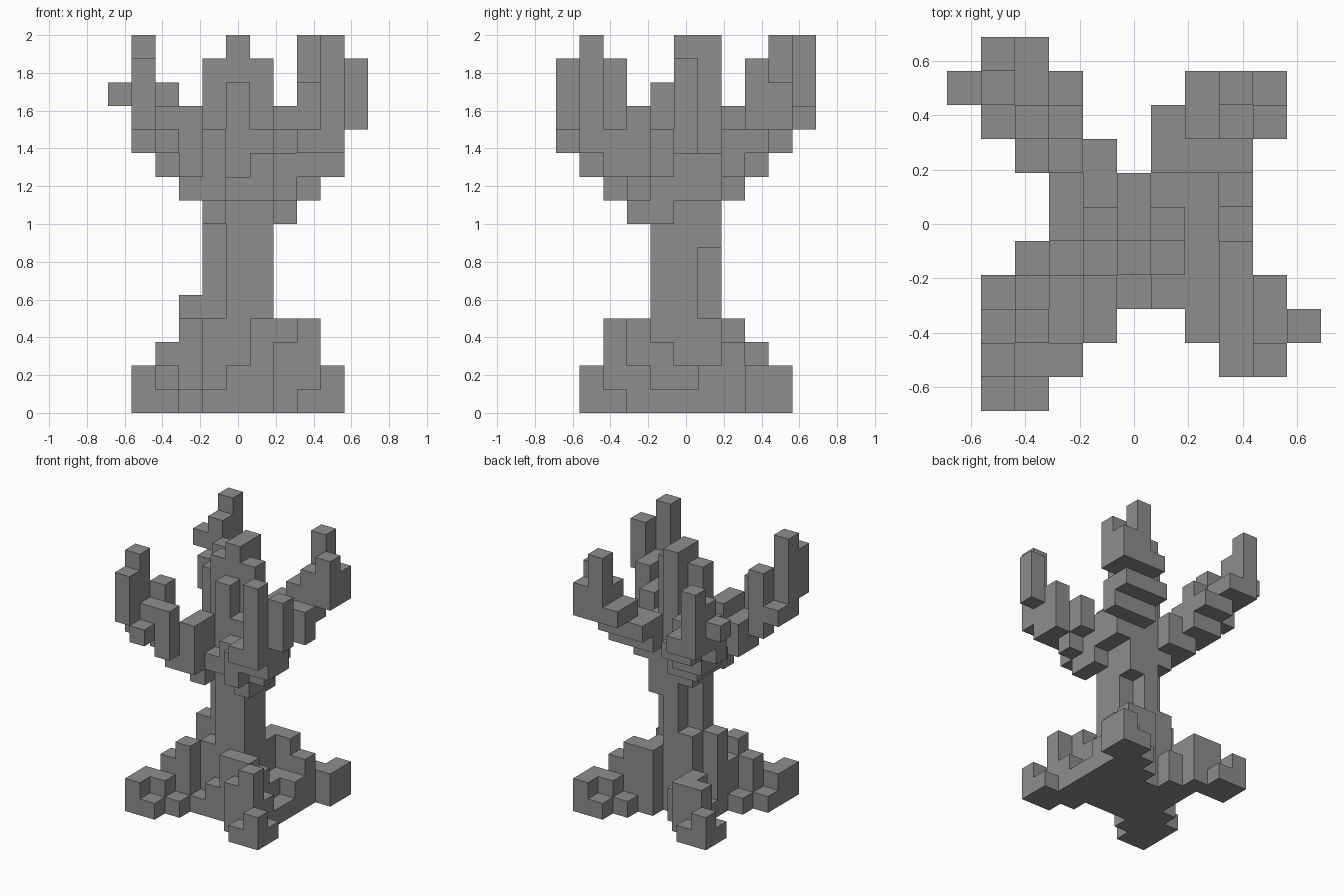
import bpy
import bmesh

UNIT = 0.125

if "Cube" in bpy.data.objects:
    bpy.data.objects.remove(bpy.data.objects["Cube"], do_unlink=True)

grey = bpy.data.materials.new("stone_grey")
grey.use_nodes = True
grey.diffuse_color = (0.27, 0.27, 0.27, 1)
grey.node_tree.nodes["Principled BSDF"].inputs["Base Color"].default_value = grey.diffuse_color

taken = set()


def span(value):
    low, high = value if isinstance(value, tuple) else (value, value)
    return range(low, high + 1)


def block(cells, x, y, z):
    """Fill an inclusive range of cells, skipping those of earlier parts."""
    for i in span(x):
        for j in span(y):
            for k in span(z):
                if (i, j, k) not in taken:
                    cells.add((i, j, k))


def build(name, cells):
    """Turn filled cells into one closed skin with merged flat faces."""
    taken.update(cells)
    bm = bmesh.new()
    corners = {}

    def vert(point):
        if point not in corners:
            i, j, k = point
            corners[point] = bm.verts.new(((i - 0.5) * UNIT, (j - 0.5) * UNIT, k * UNIT))
        return corners[point]

    for cell in cells:
        for axis in range(3):
            for side in (0, 1):
                beside = list(cell)
                beside[axis] += 2 * side - 1
                if tuple(beside) in cells:
                    continue
                loop = []
                for a, b in ((0, 0), (1, 0), (1, 1), (0, 1)):
                    p = list(cell)
                    p[axis] += side
                    p[(axis + 1) % 3] += a
                    p[(axis + 2) % 3] += b
                    loop.append(vert(tuple(p)))
                bm.faces.new(loop if side else loop[::-1])
    bmesh.ops.dissolve_limit(bm, angle_limit=0.01, verts=bm.verts[:], edges=bm.edges[:])
    mesh = bpy.data.meshes.new(name)
    bm.to_mesh(mesh)
    bm.free()
    mesh.materials.append(grey)
    bpy.context.collection.objects.link(bpy.data.objects.new(name, mesh))


# Trunk with notched corners and a central spire
trunk = set()
block(trunk, x=(-1, 1), y=(-1, 1), z=(0, 10))
notches = set()
block(notches, x=-1, y=-1, z=(4, 8))
block(notches, x=1, y=1, z=(4, 6))
block(notches, x=-1, y=1, z=(5, 7))
trunk -= notches
block(trunk, x=0, y=(0, 1), z=(11, 15))
block(trunk, x=(-1, 1), y=0, z=(11, 14))
block(trunk, x=0, y=-1, z=(11, 13))
block(trunk, x=1, y=-1, z=11)
block(trunk, x=-2, y=0, z=9)
block(trunk, x=(0, 1), y=-2, z=9)
block(trunk, x=1, y=-2, z=10)
build("trunk", trunk)

# Low mound around the foot of the trunk
mound = set()
block(mound, x=(-2, 2), y=(-2, 1), z=0)
block(mound, x=(0, 2), y=-2, z=1)
block(mound, x=3, y=(-1, 1), z=0)
block(mound, x=3, y=1, z=1)
block(mound, x=2, y=-1, z=(1, 2))
block(mound, x=2, y=(0, 1), z=1)
block(mound, x=-2, y=-1, z=(1, 2))
block(mound, x=-2, y=0, z=(1, 4))
build("mound", mound)

# Roots
root = set()
block(root, x=-4, y=(-4, -3), z=(0, 1))
block(root, x=-3, y=-4, z=0)
block(root, x=-3, y=-3, z=(0, 1))
block(root, x=-2, y=-3, z=0)
block(root, x=-4, y=-2, z=0)
block(root, x=-3, y=-1, z=0)
block(root, x=-3, y=-2, z=(0, 2))
block(root, x=-2, y=-2, z=(1, 3))
build("root_front_right", root)

root = set()
block(root, x=4, y=-4, z=(0, 1))
block(root, x=3, y=-4, z=0)
block(root, x=3, y=-3, z=(0, 3))
block(root, x=2, y=-3, z=(0, 2))
block(root, x=(1, 2), y=-2, z=(1, 3))
block(root, x=3, y=-2, z=(0, 1))
block(root, x=4, y=-3, z=0)
build("root_front_left", root)

root = set()
block(root, x=4, y=4, z=(0, 1))
block(root, x=3, y=4, z=0)
block(root, x=4, y=3, z=(0, 1))
block(root, x=3, y=3, z=(0, 1))
block(root, x=2, y=3, z=0)
block(root, x=3, y=2, z=(0, 2))
block(root, x=(1, 2), y=2, z=(0, 3))
build("root_back_left", root)

root = set()
block(root, x=-4, y=4, z=(0, 1))
block(root, x=-3, y=4, z=0)
block(root, x=-4, y=3, z=0)
block(root, x=(-3, -2), y=3, z=(0, 2))
block(root, x=-2, y=2, z=(0, 2))
block(root, x=-1, y=2, z=(0, 1))
build("root_back_right", root)

# Branches
branch = set()
block(branch, x=-1, y=-2, z=(8, 11))
block(branch, x=-1, y=-3, z=(9, 11))
block(branch, x=-2, y=-2, z=(9, 10))
block(branch, x=-2, y=-3, z=(9, 10))
block(branch, x=-2, y=-4, z=(10, 12))
block(branch, x=-3, y=-3, z=(10, 13))
block(branch, x=-3, y=-4, z=(11, 12))
block(branch, x=-3, y=-5, z=11)
block(branch, x=-4, y=-3, z=11)
block(branch, x=-4, y=-4, z=(11, 15))
block(branch, x=-4, y=-5, z=(12, 14))
build("branch_front_right", branch)

branch = set()
block(branch, x=2, y=(-2, -1), z=(8, 10))
block(branch, x=2, y=0, z=(9, 10))
block(branch, x=2, y=-3, z=(9, 10))
block(branch, x=3, y=-2, z=(9, 11))
block(branch, x=3, y=-1, z=(10, 11))
block(branch, x=3, y=-3, z=(10, 11))
block(branch, x=4, y=-2, z=(10, 12))
block(branch, x=4, y=-3, z=(10, 12))
block(branch, x=3, y=-4, z=11)
block(branch, x=4, y=-4, z=(11, 15))
block(branch, x=5, y=-3, z=(12, 14))
build("branch_front_left", branch)

branch = set()
block(branch, x=2, y=1, z=(9, 10))
block(branch, x=(1, 2), y=2, z=(10, 11))
block(branch, x=3, y=2, z=(10, 11))
block(branch, x=(1, 3), y=3, z=11)
block(branch, x=2, y=3, z=12)
block(branch, x=3, y=3, z=(12, 13))
block(branch, x=2, y=4, z=12)
block(branch, x=3, y=4, z=(12, 15))
block(branch, x=4, y=3, z=(12, 14))
block(branch, x=4, y=4, z=(12, 13))
build("branch_back_left", branch)

branch = set()
block(branch, x=-1, y=2, z=(9, 10))
block(branch, x=-2, y=1, z=9)
block(branch, x=-2, y=2, z=(9, 11))
block(branch, x=-3, y=2, z=(10, 12))
block(branch, x=-2, y=3, z=(10, 12))
block(branch, x=-3, y=3, z=(10, 13))
block(branch, x=-4, y=3, z=(11, 12))
block(branch, x=-2, y=4, z=11)
block(branch, x=-3, y=4, z=(11, 12))
block(branch, x=-4, y=4, z=(12, 14))
block(branch, x=-5, y=4, z=13)
block(branch, x=-3, y=5, z=12)
block(branch, x=-4, y=5, z=(12, 15))
build("branch_back_right", branch)
